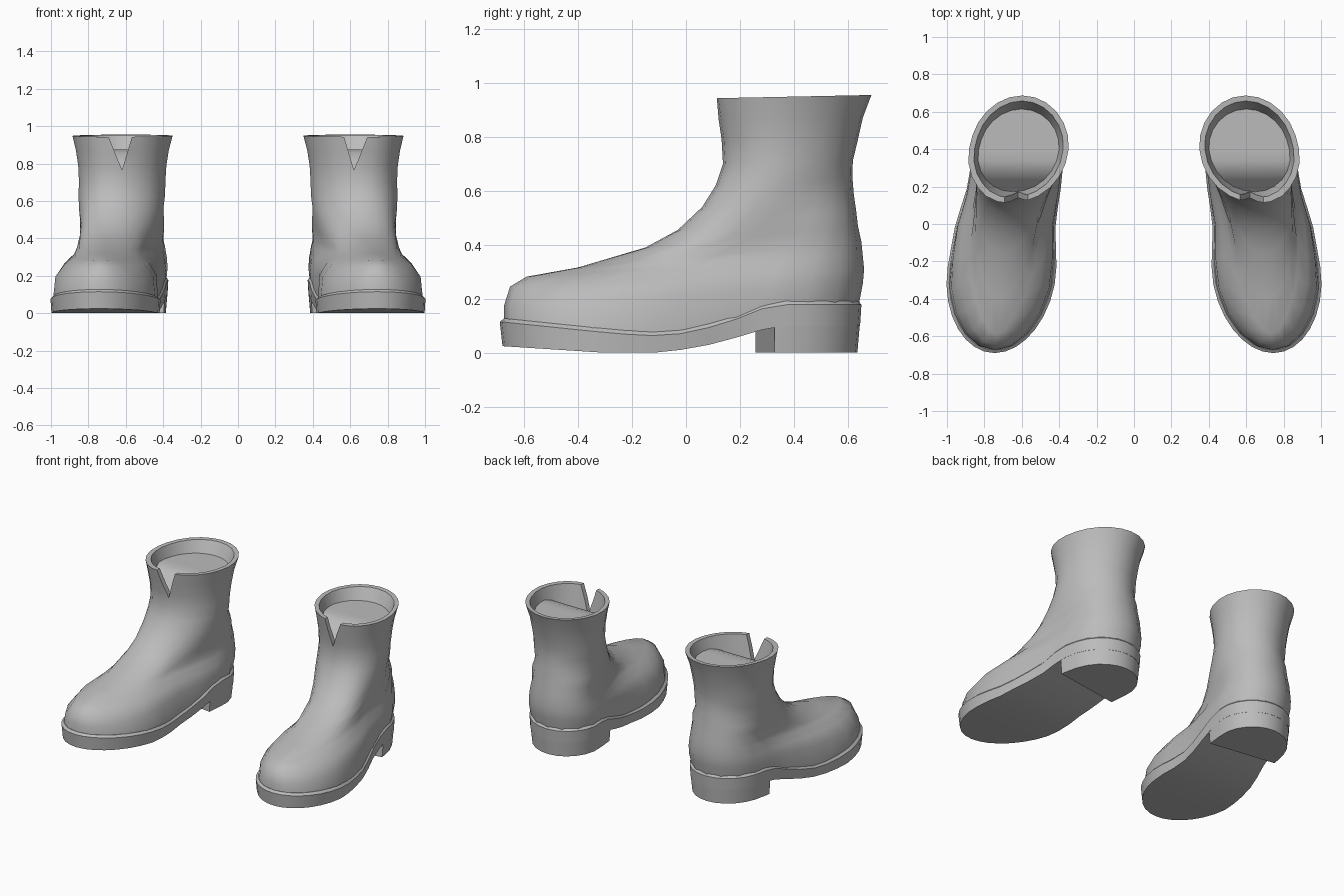
import bpy, bmesh, math
from mathutils import Vector

cube = bpy.data.objects.get("Cube")
if cube:
    bpy.data.objects.remove(cube, do_unlink=True)

grey = bpy.data.materials.new("boot grey")
grey.use_nodes = True
colour = (0.5, 0.5, 0.5, 1)
grey.diffuse_color = colour
grey.node_tree.nodes["Principled BSDF"].inputs["Base Color"].default_value = colour


def curve(points):
    """Piecewise linear function through the given points."""
    def f(v):
        if v <= points[0][0]:
            return points[0][1]
        for (a, p), (b, q) in zip(points, points[1:]):
            if v <= b:
                return p + (q - p) * (v - a) / (b - a)
        return points[-1][1]
    return f


# Foot axis, half width, sole edge heights and inner floor height, all along y
axis = curve([(-.69, .745), (-.25, .707), (0, .688), (.2, .64), (.45, .61), (.69, .597)])
width = curve([(-.69, .285), (-.25, .293), (0, .267), (.2, .25), (.45, .243), (.69, .24)])
sole_top = curve([(-.69, .115), (-.35, .08), (-.15, .062), (0, .072), (.15, .11), (.32, .178)])
sole_low = curve([(-.69, .025), (-.3, 0), (-.1, 0), (.05, .02), (.2, .06), (.33, .1)])
floor = curve([(.175, .75), (.3, .875)])


def ring(side, n, front, back, scale, round_front=.42, round_back=.25, height=None):
    """Rounded outline from a front (y, z) to a back (y, z) point."""
    pts = []
    for i in range(n):
        ang = 2 * math.pi * i / n
        t = (1 - math.cos(ang)) / 2
        y = front[0] + (back[0] - front[0]) * t
        z = height(y) if height else front[1] + (back[1] - front[1]) * t
        s = scale[0] + (scale[1] - scale[0]) * t
        h = width(y) * s
        for d, r in ((y - front[0], round_front), (back[0] - y, round_back)):
            h *= math.sqrt(max(0, 1 - max(0, 1 - d / r) ** 2))
        sign = 1 if i < n / 2 else -1
        if i in (0, n // 2):
            h = 0
        pts.append(Vector((side * (axis(y) + sign * h), y, z)))
    return pts


def loft(rings):
    """Skin the rings and close both ends with strips of quads."""
    bm = bmesh.new()
    loops = [[bm.verts.new(p) for p in r] for r in rings]
    n = len(loops[0])
    for a, b in zip(loops, loops[1:]):
        for i in range(n):
            j = (i + 1) % n
            bm.faces.new((a[i], a[j], b[j], b[i]))
    for loop in (loops[0], loops[-1]):
        bm.faces.new((loop[0], loop[1], loop[-1]))
        for i in range(1, n // 2 - 1):
            bm.faces.new((loop[i], loop[i + 1], loop[n - i - 1], loop[n - i]))
        m = n // 2
        bm.faces.new((loop[m - 1], loop[m], loop[m + 1]))
    return bm


def finish(bm, name, angle=40):
    bmesh.ops.recalc_face_normals(bm, faces=bm.faces)
    mesh = bpy.data.meshes.new(name)
    bm.to_mesh(mesh)
    bm.free()
    mesh.materials.append(grey)
    ob = bpy.data.objects.new(name, mesh)
    bpy.context.collection.objects.link(ob)
    smooth(ob, angle)
    return ob


def smooth(ob, angle):
    bpy.ops.object.select_all(action='DESELECT')
    ob.select_set(True)
    bpy.context.view_layer.objects.active = ob
    bpy.ops.object.shade_smooth_by_angle(angle=math.radians(angle))


def build_upper(side, label):
    n = 24
    rings = [ring(side, n, (-.675, 0), (.64, 0), (.96, .96), height=sole_top)]
    # Foot: front point, back point, front and back width scale, toe rounding
    for f, b, s, r in [
            ((-.674, .175), (.655, .255), (.89, 1), .42),
            ((-.652, .245), (.66, .31), (.66, 1.02), .42),
            ((-.59, .282), (.655, .36), (.42, 1.03), .4),
            ((-.4, .316), (.65, .41), (.42, 1.02), .38),
            ((-.15, .39), (.637, .47), (.62, 1), .36),
            ((-.03, .455), (.63, .53), (.78, .98), .34)]:
        rings.append(ring(side, n, f, b, s, r))
    # Shaft outside, then over the rim
    for f, b, s in [
            ((.06, .54), (.622, .585), .91), ((.11, .62), (.617, .645), .94),
            ((.137, .7), (.618, .71), .94), ((.132, .79), (.637, .79), .96),
            ((.12, .87), (.655, .87), 1.01), ((.11, .943), (.687, .955), 1.09),
            ((.14, .943), (.658, .953), .97)]:
        half = (b[0] - f[0]) / 2
        rings.append(ring(side, n, f, b, (s, s), half, half))
    # Inner floor, sloping down towards the front
    rings.append(ring(side, n, (.172, 0), (.615, 0), (.88, .88), .22, .22, floor))
    ob = finish(loft(rings), label + "_boot_upper")

    # V notch cut through the front of the shaft
    bm = bmesh.new()
    tri = [bm.verts.new((side * x, -.05, z)) for x, z in ((.62, .765), (.55, 1), (.715, 1))]
    face = bm.faces.new(tri)
    ext = bmesh.ops.extrude_face_region(bm, geom=[face])
    bmesh.ops.translate(bm, vec=(0, .235, 0),
                        verts=[v for v in ext["geom"] if isinstance(v, bmesh.types.BMVert)])
    cutter = finish(bm, label + "_notch_cutter")
    cutter.hide_render = True
    mod = ob.modifiers.new("notch", 'BOOLEAN')
    mod.operation = 'DIFFERENCE'
    mod.solver = 'EXACT'
    mod.object = cutter
    bpy.context.view_layer.objects.active = ob
    bpy.ops.object.modifier_apply(modifier=mod.name)
    bpy.data.objects.remove(cutter, do_unlink=True)
    smooth(ob, 40)


def build_sole(side, label):
    n = 40
    full, trim = (1, 1), (.955, .955)
    rings = [
        ring(side, n, (-.68, 0), (.645, 0), (.985, .985), height=sole_low),
        ring(side, n, (-.69, 0), (.65, 0), full, height=sole_top),
        ring(side, n, (-.674, 0), (.638, 0), trim, height=lambda y: sole_top(y) + .014)]
    finish(loft(rings), label + "_sole", 30)


def build_heel(side, label):
    n = 40
    bm = loft([ring(side, n, (-.68, 0), (.635, 0), (.95, .95)),
               ring(side, n, (-.68, .105), (.644, .105), (.984, .984))])
    # Keep only the back, cut square to the foot axis
    cut = bmesh.ops.bisect_plane(
        bm, geom=bm.verts[:] + bm.edges[:] + bm.faces[:],
        plane_co=(side * .61, .29, 0), plane_no=(side * -.15, 1, 0), clear_inner=True)
    edges = [e for e in cut["geom_cut"] if isinstance(e, bmesh.types.BMEdge)]
    bmesh.ops.holes_fill(bm, edges=edges)
    finish(bm, label + "_heel", 30)


for side, label in ((1, "left"), (-1, "right")):
    build_upper(side, label)
    build_sole(side, label)
    build_heel(side, label)
